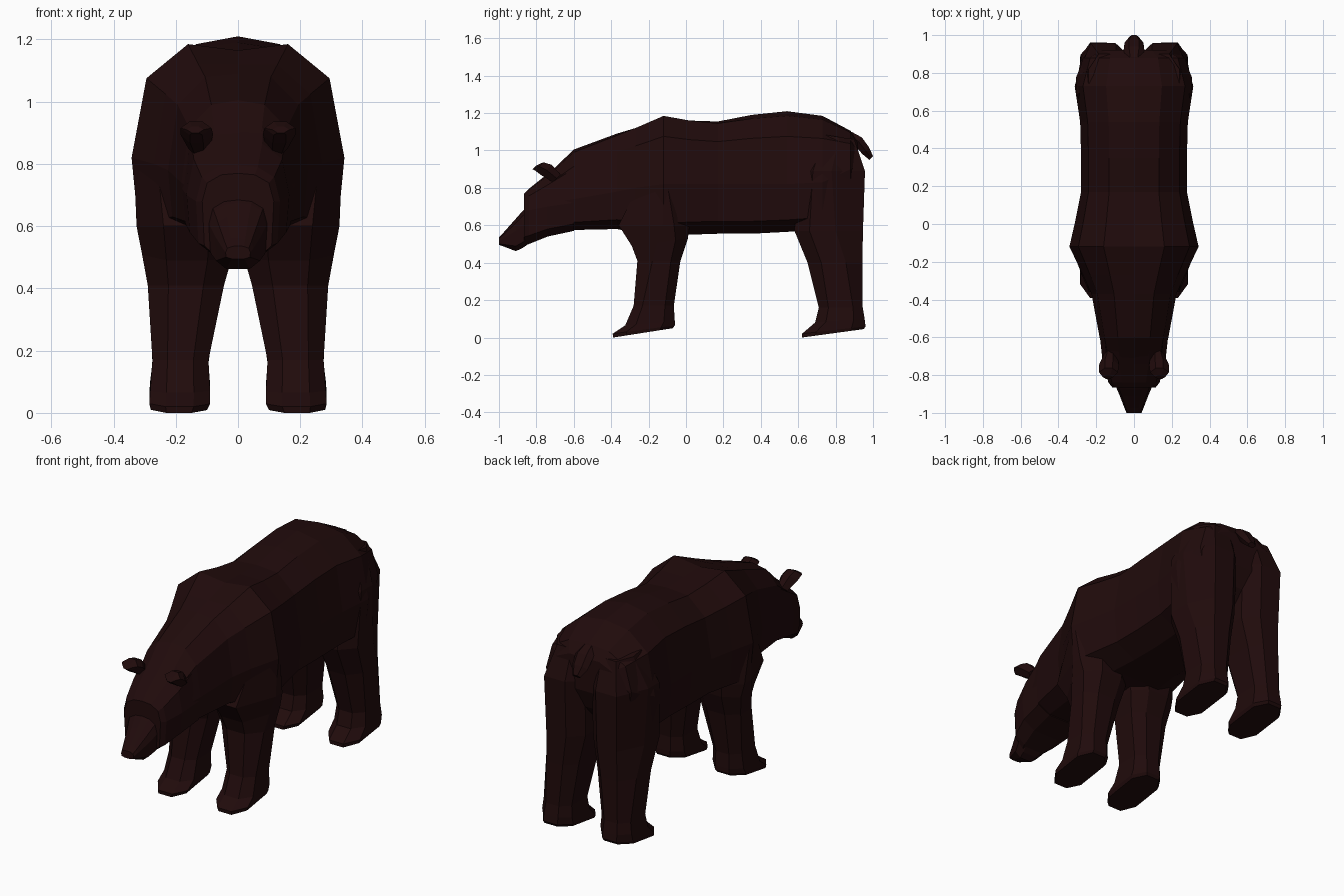
import bpy, bmesh

fur = bpy.data.materials.new("dark_brown_fur")
fur.diffuse_color = (0.0145, 0.0032, 0.0034, 1)


def loft(name, rings, mirror=False):
    """Skin closed rings of equal length, cap both ends, keep flat facets."""
    bm = bmesh.new()
    loops = [[bm.verts.new(p) for p in ring] for ring in rings]
    n = len(loops[0])
    for a, b in zip(loops, loops[1:]):
        for i in range(n):
            j = (i + 1) % n
            bm.faces.new((a[i], a[j], b[j], b[i]))
    bm.faces.new(loops[0])
    bm.faces.new(loops[-1])
    bmesh.ops.recalc_face_normals(bm, faces=bm.faces)
    me = bpy.data.meshes.new(name)
    bm.to_mesh(me)
    bm.free()
    me.materials.append(fur)
    ob = bpy.data.objects.new(name, me)
    bpy.context.collection.objects.link(ob)
    if mirror:
        ob.modifiers.new("mirror", 'MIRROR')
    return ob


def body_ring(y, top, crown, bottom, w, wz):
    """Faceted symmetric section: crown is the spine offset from the back."""
    half = [(0.47 * w, top), (0.86 * w, top - 0.3 * (top - wz)), (w, wz),
            (0.94 * w, bottom + 0.25 * (wz - bottom)), (0.5 * w, bottom)]
    pts = [(0, top + crown)] + half + [(-x, z) for x, z in reversed(half)]
    return [(x, y, z) for x, z in pts]


# torso and neck: y, top, spine offset, bottom, half width, widest height
loft("body", [body_ring(*s) for s in [
    (-0.72, 0.88, 0.01, 0.55, 0.155, 0.72),
    (-0.60, 0.99, 0.015, 0.575, 0.182, 0.74),
    (-0.37, 1.08, 0.01, 0.58, 0.225, 0.78),
    (-0.27, 1.12, 0.0, 0.56, 0.27, 0.80),
    (-0.12, 1.185, -0.02, 0.54, 0.342, 0.82),
    (0.02, 1.16, 0.0, 0.55, 0.31, 0.82),
    (0.17, 1.145, 0.01, 0.555, 0.28, 0.82),
    (0.35, 1.17, 0.02, 0.555, 0.28, 0.82),
    (0.54, 1.185, 0.025, 0.565, 0.285, 0.82),
    (0.73, 1.165, 0.02, 0.58, 0.314, 0.83),
    (0.88, 1.095, 0.01, 0.74, 0.27, 0.90),
    (0.92, 1.04, 0.0, 0.85, 0.20, 0.93)]])

# head
loft("head", [body_ring(*s) for s in [
    (-0.865, 0.765, 0.005, 0.49, 0.115, 0.68),
    (-0.84, 0.79, 0.005, 0.50, 0.135, 0.68),
    (-0.74, 0.865, 0.01, 0.54, 0.165, 0.70),
    (-0.60, 0.98, 0.01, 0.57, 0.18, 0.72)]])

# muzzle
loft("muzzle", [body_ring(*s) for s in [
    (-1.0, 0.535, 0.002, 0.495, 0.04, 0.515),
    (-0.975, 0.56, 0.002, 0.487, 0.05, 0.53),
    (-0.91, 0.63, 0.005, 0.462, 0.075, 0.57),
    (-0.875, 0.67, 0.005, 0.478, 0.09, 0.60),
    (-0.80, 0.74, 0.005, 0.53, 0.12, 0.64)]])


def leg_ring(zf, zb, y0, y1, x0, x1, front=0.22, back=0.22):
    """Chamfered rectangle; zf, zb are its front and back heights, and
    front, back are the shares of its length taken by the outer chamfers."""
    cx, d = 0.27 * (x1 - x0), y1 - y0
    pts = [(x0 + cx, y0), (x1 - cx, y0), (x1, y0 + front * d),
           (x1, y1 - back * d), (x1 - cx, y1), (x0 + cx, y1),
           (x0, y1 - 0.2 * d), (x0, y0 + 0.2 * d)]
    return [(x, y, zf + (zb - zf) * (y - y0) / d) for x, y in pts]


# legs: front height, back height, y range, x range, chamfers
loft("front_legs", [leg_ring(*s) for s in [
    (0.00, 0.05, -0.39, -0.07, 0.10, 0.28),
    (0.02, 0.065, -0.392, -0.06, 0.09, 0.285),
    (0.065, 0.09, -0.325, -0.06, 0.09, 0.282),
    (0.17, 0.17, -0.28, -0.065, 0.095, 0.275),
    (0.41, 0.41, -0.26, -0.03, 0.045, 0.29, 0.35),
    (0.49, 0.53, -0.29, 0.01, 0.02, 0.308, 0.45),
    (0.60, 0.60, -0.36, 0.02, 0.005, 0.326, 0.62),
    (0.82, 0.82, -0.25, 0.00, 0.06, 0.335, 0.52, 0.4)]], True)

loft("hind_legs", [leg_ring(*s) for s in [
    (0.00, 0.045, 0.62, 0.95, 0.10, 0.28),
    (0.02, 0.06, 0.62, 0.96, 0.09, 0.285),
    (0.08, 0.10, 0.69, 0.955, 0.09, 0.283),
    (0.16, 0.16, 0.71, 0.945, 0.095, 0.275),
    (0.40, 0.40, 0.65, 0.943, 0.06, 0.285, 0.25, 0.3),
    (0.57, 0.57, 0.58, 0.946, 0.025, 0.295, 0.22, 0.4),
    (0.89, 0.89, 0.60, 0.957, 0.02, 0.306, 0.22, 0.5),
    (1.09, 1.06, 0.70, 0.90, 0.04, 0.24, 0.22, 0.4)]], True)


def ear_ring(y, z, x0, x1, t):
    """Thin six-sided slice across the ear."""
    m = 0.3 * (x1 - x0)
    return [(x0, y, z), (x0 + m, y - t, z - t), (x1 - m, y - t, z - t),
            (x1, y, z), (x1 - m, y + t, z + t), (x0 + m, y + t, z + t)]


# ears lean forward over the brow
loft("ears", [ear_ring(*s) for s in [
    (-0.69, 0.85, 0.09, 0.16, 0.02),
    (-0.745, 0.895, 0.08, 0.185, 0.028),
    (-0.785, 0.915, 0.085, 0.185, 0.022),
    (-0.81, 0.91, 0.11, 0.165, 0.01)]], True)


def tail_ring(y, z, w, t):
    """Six-sided slice of the drooping tail."""
    return [(-w, y, z), (-w / 2, y + t, z + t), (w / 2, y + t, z + t),
            (w, y, z), (w / 2, y - t, z - t), (-w / 2, y - t, z - t)]


# tail
loft("tail", [tail_ring(*s) for s in [
    (0.87, 1.085, 0.04, 0.015),
    (0.92, 1.05, 0.055, 0.02),
    (0.96, 1.0, 0.05, 0.018),
    (0.99, 0.96, 0.025, 0.01)]])
